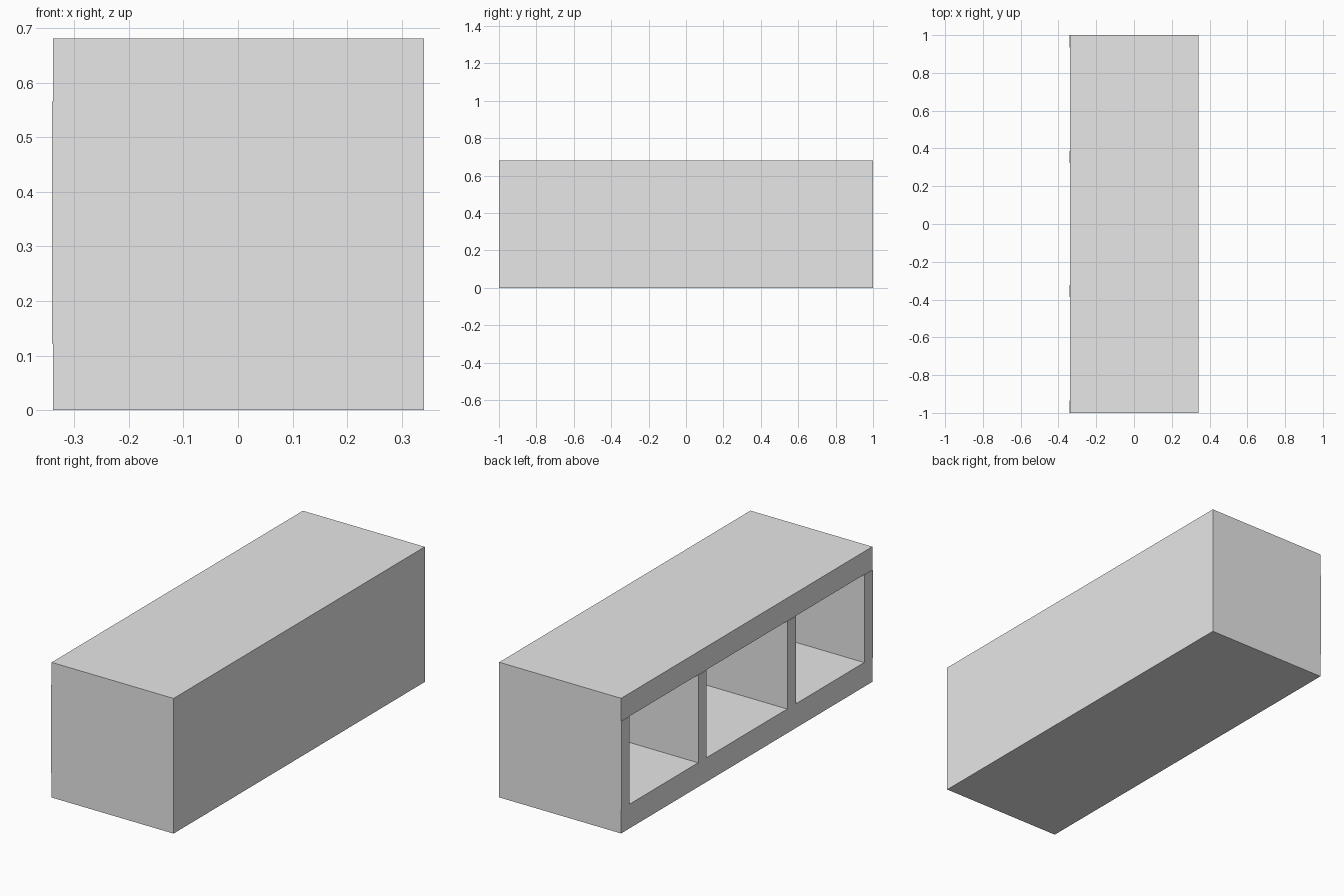
import bpy

cube = bpy.data.objects.get("Cube")
if cube:
    bpy.data.objects.remove(cube, do_unlink=True)

GREY = (0.8, 0.8, 0.8, 1.0)
mat = bpy.data.materials.new("light grey")
mat.use_nodes = True
mat.diffuse_color = GREY
mat.node_tree.nodes["Principled BSDF"].inputs["Base Color"].default_value = GREY

# Overall sizes
HALF_X, HALF_Y, HEIGHT = 0.341, 1.0, 0.681
OPEN_LOW, OPEN_HIGH = 0.122, 0.565
PANEL = 0.065
LIP = 0.0025          # uprights stand slightly proud of the slabs
FACE_X = -HALF_X + LIP


def box(name, low, high):
    """Axis-aligned board between two corners."""
    bpy.ops.mesh.primitive_cube_add(
        size=1, location=[(a + b) / 2 for a, b in zip(low, high)])
    ob = bpy.context.object
    ob.name = name
    ob.scale = [b - a for a, b in zip(low, high)]
    bpy.ops.object.transform_apply(location=False, rotation=False, scale=True)
    ob.data.materials.append(mat)
    return ob


# Base and top slabs
box("base_slab", (FACE_X, -HALF_Y, 0), (HALF_X, HALF_Y, OPEN_LOW))
box("top_slab", (FACE_X, -HALF_Y, OPEN_HIGH), (HALF_X, HALF_Y, HEIGHT))

# Closed wall behind the compartments
box("rear_wall", (HALF_X - PANEL, -HALF_Y, OPEN_LOW), (HALF_X, HALF_Y, OPEN_HIGH))

# Two end panels and two dividers, mirrored about the middle
for side, sign in (("left", -1), ("right", 1)):
    for part, inner, outer in (("end_panel", HALF_Y - PANEL, HALF_Y),
                               ("divider", 0.322, 0.322 + PANEL)):
        y0, y1 = sorted((sign * inner, sign * outer))
        box(f"{side}_{part}", (-HALF_X, y0, OPEN_LOW),
            (HALF_X - PANEL, y1, OPEN_HIGH))
